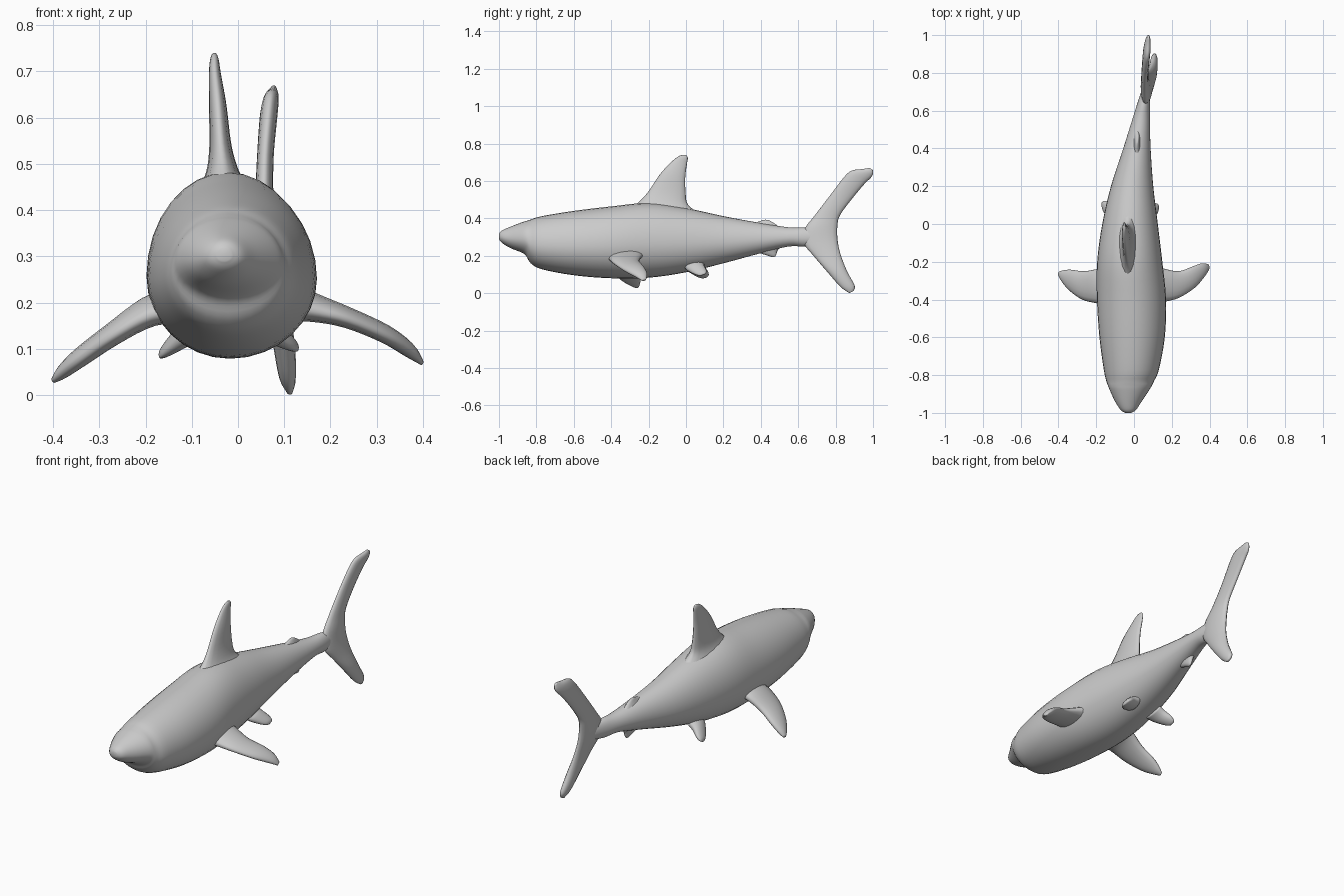
import bpy, bmesh, math
from mathutils import Vector


def spline(rows, steps):
    """Catmull-Rom interpolation through rows of numbers."""
    out = []
    n = len(rows)
    for i in range(n - 1):
        p0, p1, p2, p3 = rows[max(i - 1, 0)], rows[i], rows[i + 1], rows[min(i + 2, n - 1)]
        for s in range(steps):
            t = s / steps
            out.append([0.5 * (2 * b + (c - a) * t + (2 * a - 5 * b + 4 * c - d) * t * t
                               + (3 * b - a - 3 * c + d) * t ** 3)
                        for a, b, c, d in zip(p0, p1, p2, p3)])
    out.append(list(rows[-1]))
    return out


def loft(name, rings):
    """Skin a list of point rings and close both ends."""
    bm = bmesh.new()
    vr = [[bm.verts.new(p) for p in r] for r in rings]
    n = len(vr[0])
    for a, b in zip(vr, vr[1:]):
        for i in range(n):
            j = (i + 1) % n
            bm.faces.new((a[i], a[j], b[j], b[i]))
    for end in (vr[0], vr[-1]):
        c = bm.verts.new(sum((v.co for v in end), Vector()) / n)
        for i in range(n):
            bm.faces.new((end[i], end[(i + 1) % n], c))
    bmesh.ops.recalc_face_normals(bm, faces=bm.faces)
    mesh = bpy.data.meshes.new(name)
    bm.to_mesh(mesh)
    bm.free()
    for p in mesh.polygons:
        p.use_smooth = True
    ob = bpy.data.objects.new(name, mesh)
    bpy.context.collection.objects.link(ob)
    return ob


def fin(name, rows, normal, steps=4, seg=16):
    """Rows: leading point xyz, trailing point xyz, half thickness."""
    normal = Vector(normal).normalized()
    rings = []
    for r in spline(rows, steps):
        lead, trail, t = Vector(r[:3]), Vector(r[3:6]), r[6]
        mid, half = (lead + trail) / 2, (trail - lead) / 2
        rings.append([mid + half * math.cos(a) + normal * (t * math.sin(a))
                      for a in (2 * math.pi * k / seg for k in range(seg))])
    return loft(name, rings)


# body: y, left x, right x, top z, bottom z
body_rows = [
    (-1.0, -0.045, -0.015, 0.318, 0.290),
    (-0.985, -0.070, 0.010, 0.335, 0.270),
    (-0.94, -0.100, 0.040, 0.355, 0.242),
    (-0.88, -0.128, 0.080, 0.378, 0.218),
    (-0.855, -0.138, 0.095, 0.386, 0.200),
    (-0.83, -0.147, 0.107, 0.394, 0.160),
    (-0.77, -0.160, 0.132, 0.412, 0.128),
    (-0.6, -0.183, 0.163, 0.440, 0.096),
    (-0.4, -0.196, 0.170, 0.464, 0.080),
    (-0.2, -0.195, 0.150, 0.482, 0.083),
    (0.0, -0.168, 0.126, 0.455, 0.112),
    (0.2, -0.122, 0.102, 0.412, 0.160),
    (0.4, -0.057, 0.088, 0.375, 0.214),
    (0.55, -0.010, 0.084, 0.352, 0.250),
    (0.64, 0.018, 0.084, 0.350, 0.250),
    (0.74, 0.052, 0.080, 0.335, 0.270),
]
rings = []
for y, xl, xr, zt, zb in spline(body_rows, 4):
    cx, hw, cz = (xl + xr) / 2, (xr - xl) / 2, zb + 0.45 * (zt - zb)
    ring = []
    for k in range(32):
        a = 2 * math.pi * k / 32
        s = math.sin(a)
        ring.append(Vector((cx + hw * math.cos(a), y, cz + s * ((zt - cz) if s > 0 else (cz - zb)))))
    rings.append(ring)
loft("body", rings)

# main dorsal fin, flared at the root
fin("dorsal_fin", [
    (-0.03, -0.31, 0.445, -0.03, 0.07, 0.425, 0.060),
    (-0.033, -0.25, 0.490, -0.033, 0.01, 0.475, 0.036),
    (-0.038, -0.20, 0.545, -0.038, -0.002, 0.535, 0.024),
    (-0.044, -0.14, 0.635, -0.044, -0.004, 0.620, 0.019),
    (-0.050, -0.08, 0.700, -0.050, 0.005, 0.690, 0.013),
    (-0.051, -0.04, 0.732, -0.051, 0.010, 0.722, 0.009),
    (-0.051, -0.015, 0.740, -0.051, 0.003, 0.737, 0.004)], (1, 0, 0))

# tail fin, lower tip to upper tip
fin("tail_fin", [
    (0.112, 0.873, 0.001, 0.112, 0.893, 0.010, 0.006),
    (0.107, 0.825, 0.035, 0.107, 0.902, 0.040, 0.018),
    (0.098, 0.750, 0.120, 0.098, 0.860, 0.120, 0.024),
    (0.082, 0.680, 0.202, 0.082, 0.825, 0.212, 0.022),
    (0.068, 0.632, 0.265, 0.068, 0.810, 0.290, 0.024),
    (0.060, 0.634, 0.342, 0.060, 0.810, 0.365, 0.024),
    (0.056, 0.688, 0.415, 0.058, 0.825, 0.420, 0.020),
    (0.058, 0.768, 0.520, 0.060, 0.888, 0.505, 0.018),
    (0.066, 0.842, 0.617, 0.066, 0.955, 0.585, 0.019),
    (0.071, 0.885, 0.655, 0.071, 0.988, 0.617, 0.017),
    (0.075, 0.945, 0.664, 0.075, 1.000, 0.640, 0.012),
    (0.077, 0.980, 0.670, 0.077, 0.998, 0.660, 0.005)], (1, 0, 0))

# pectoral fins; the two sides are posed differently
fin("pectoral_fin_right", [
    (0.110, -0.42, 0.190, 0.110, -0.22, 0.205, 0.045),
    (0.170, -0.41, 0.180, 0.155, -0.235, 0.197, 0.032),
    (0.240, -0.39, 0.162, 0.235, -0.250, 0.172, 0.023),
    (0.325, -0.335, 0.125, 0.310, -0.225, 0.140, 0.020),
    (0.380, -0.270, 0.090, 0.360, -0.208, 0.105, 0.016),
    (0.400, -0.235, 0.068, 0.393, -0.213, 0.075, 0.006)], (0.46, 0, 0.89))
fin("pectoral_fin_left", [
    (-0.120, -0.43, 0.185, -0.120, -0.23, 0.205, 0.045),
    (-0.195, -0.42, 0.170, -0.190, -0.238, 0.190, 0.033),
    (-0.275, -0.400, 0.125, -0.265, -0.250, 0.140, 0.025),
    (-0.345, -0.350, 0.075, -0.335, -0.242, 0.090, 0.021),
    (-0.385, -0.300, 0.045, -0.375, -0.245, 0.055, 0.015),
    (-0.402, -0.270, 0.030, -0.396, -0.252, 0.034, 0.006)], (-0.52, 0, 0.85))

# pelvic fins
for side, cx, dx, dy, dz in (("right", -0.015, 1, 0, 0), ("left", -0.025, -1, 0.015, -0.016)):
    def pelvic(o, y0, y1, z, t):
        x = cx + dx * o
        k = max(0, (o - 0.06) / 0.09)
        return (x, y0 + dy * k, z + dz * k, x, y1 + dy * k, z + 0.008 + dz * k, t)
    fin("pelvic_fin_" + side, [
        pelvic(0.06, -0.01, 0.10, 0.145, 0.030),
        pelvic(0.09, 0.00, 0.10, 0.132, 0.026),
        pelvic(0.12, 0.03, 0.11, 0.113, 0.018),
        pelvic(0.138, 0.055, 0.108, 0.101, 0.011),
        pelvic(0.145, 0.075, 0.100, 0.096, 0.004)], (0.4 * dx, 0, 0.9))

# small second dorsal fin and anal fin
fin("second_dorsal_fin", [
    (0.015, 0.33, 0.365, 0.015, 0.51, 0.345, 0.022),
    (0.015, 0.38, 0.380, 0.018, 0.48, 0.368, 0.014),
    (0.015, 0.41, 0.390, 0.018, 0.455, 0.384, 0.008),
    (0.015, 0.425, 0.393, 0.018, 0.445, 0.390, 0.004)], (1, 0, 0))
fin("anal_fin", [
    (0.020, 0.36, 0.235, 0.022, 0.51, 0.258, 0.024),
    (0.020, 0.40, 0.213, 0.022, 0.49, 0.228, 0.016),
    (0.020, 0.44, 0.200, 0.022, 0.483, 0.208, 0.010),
    (0.020, 0.462, 0.192, 0.022, 0.478, 0.196, 0.004)], (1, 0, 0))
